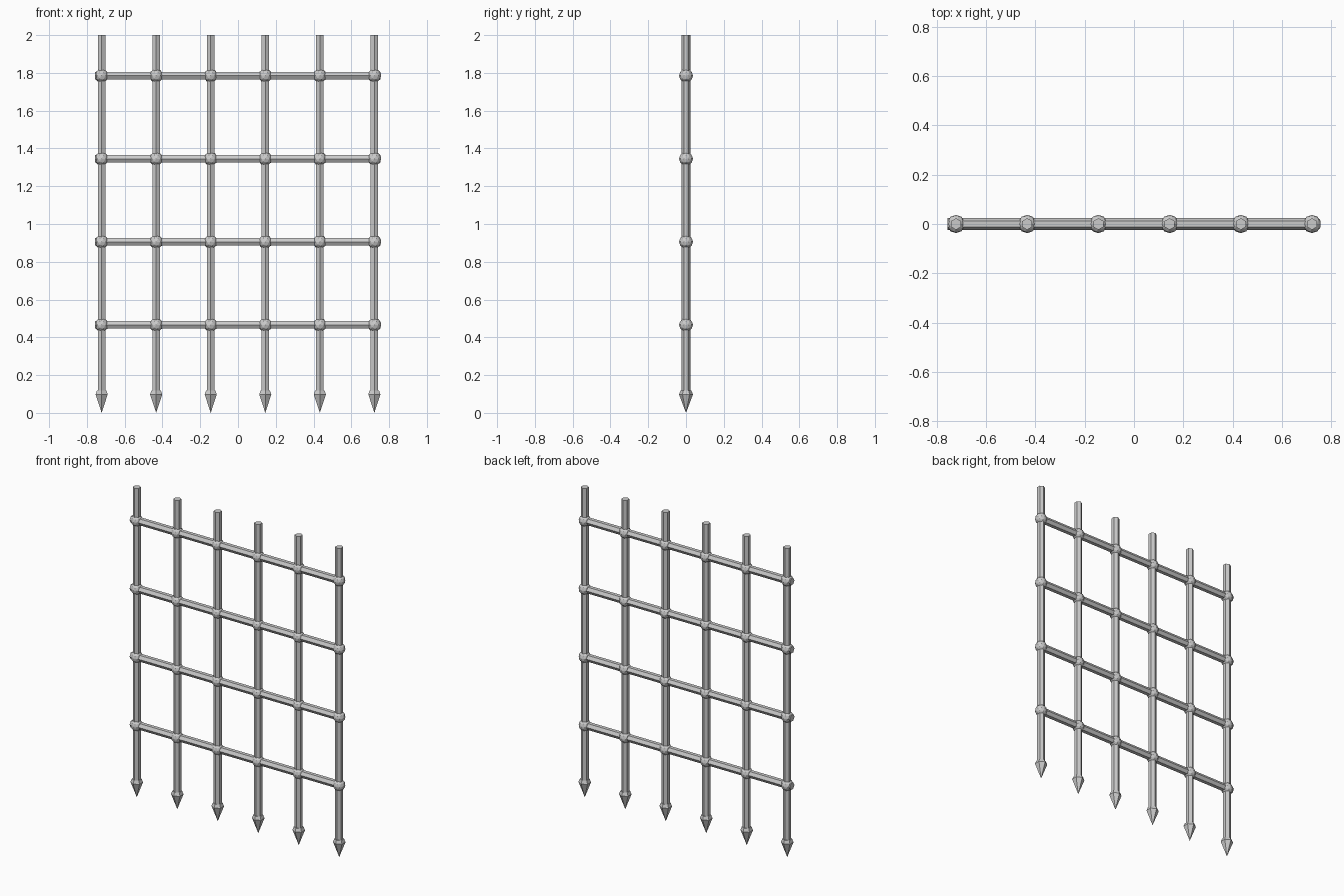
import bpy
from math import pi

if "Cube" in bpy.data.objects:
    bpy.data.objects.remove(bpy.data.objects["Cube"])

BAR_X = [-0.722 + 0.2888 * i for i in range(6)]
RAIL_Z = [0.466 + 0.4397 * i for i in range(4)]
ROD_R = 0.0235


def rod(name, length, loc, rot=(0, 0, 0)):
    bpy.ops.mesh.primitive_cylinder_add(vertices=6, radius=ROD_R, depth=length,
                                        location=loc, rotation=rot)
    bpy.context.object.name = name


def cone(name, r1, r2, z1, z2, x):
    bpy.ops.mesh.primitive_cone_add(vertices=6, radius1=r1, radius2=r2,
                                    depth=z2 - z1, location=(x, 0, (z1 + z2) / 2))
    bpy.context.object.name = name


# Upright bars with downward spear points
for x in BAR_X:
    rod("upright_bar", 1.91, (x, 0, 1.045), (0, 0, 0))
    cone("spear_point", 0, 0.037, 0, 0.098, x)
    cone("spear_collar", 0.037, 0.029, 0.098, 0.118, x)

# Cross rails
for z in RAIL_Z:
    rod("cross_rail", 1.479, (-0.0175, 0, z), (0, pi / 2, 0))

# Faceted knobs at every crossing
for x in BAR_X:
    for z in RAIL_Z:
        bpy.ops.mesh.primitive_ico_sphere_add(subdivisions=2, radius=0.037,
                                              location=(x, 0, z))
        bpy.context.object.name = "joint_knob"
